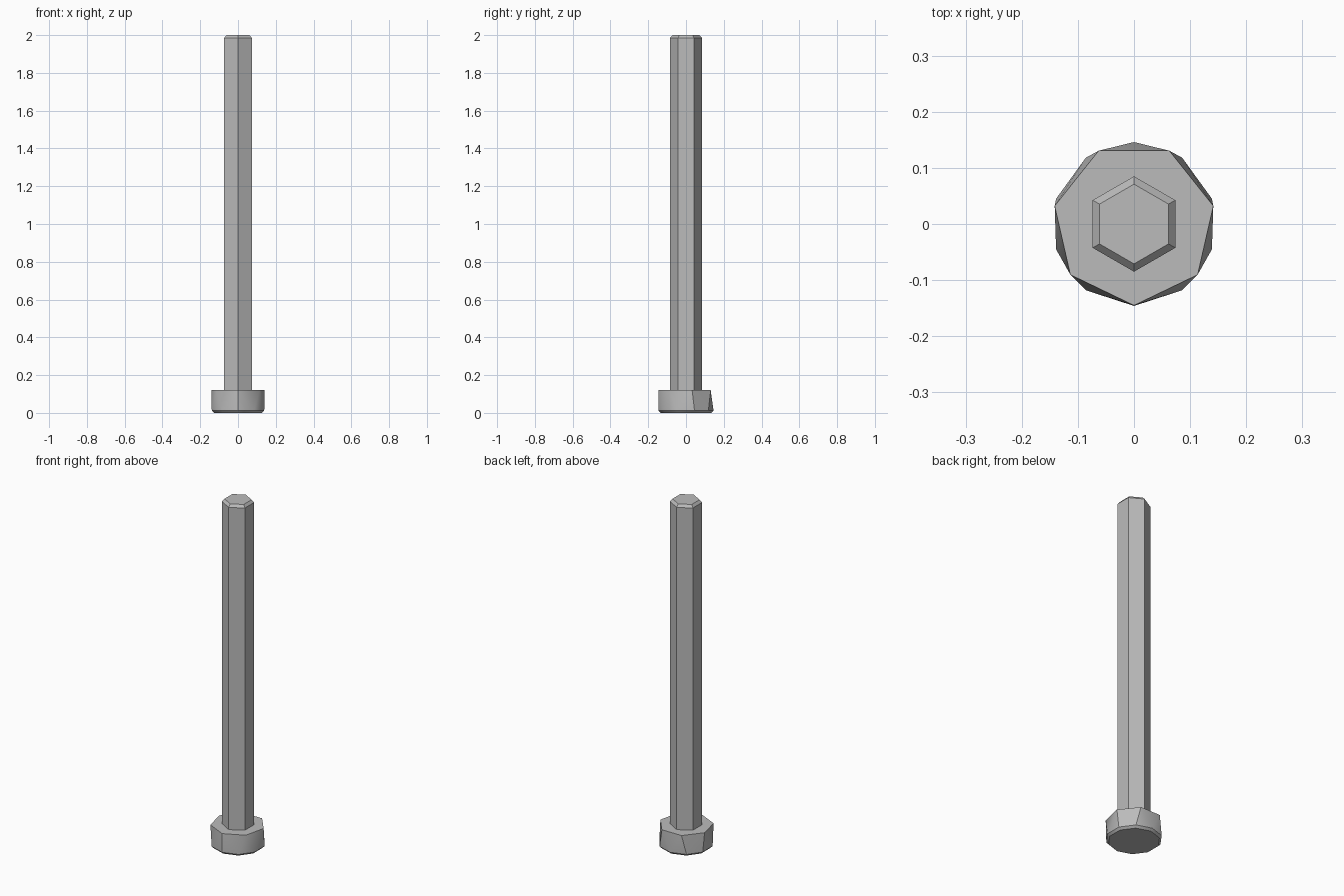
import bpy, bmesh
from math import sin, cos, pi

if "Cube" in bpy.data.objects:
    bpy.data.objects.remove(bpy.data.objects["Cube"], do_unlink=True)

steel = bpy.data.materials.new("grey steel")
steel.use_nodes = True
grey = (0.5, 0.5, 0.5, 1)
steel.diffuse_color = grey
steel.node_tree.nodes["Principled BSDF"].inputs["Base Color"].default_value = grey


def ring(bm, sides, radius, z, start=-pi / 2):
    """Regular polygon of vertices with its first corner at the start angle."""
    angles = [start + 2 * pi * i / sides for i in range(sides)]
    return [bm.verts.new((radius * cos(a), radius * sin(a), z)) for a in angles]


def loop_edges(bm, verts):
    edges = []
    for a, b in zip(verts, verts[1:] + verts[:1]):
        edges.append(bm.edges.get((a, b)) or bm.edges.new((a, b)))
    return edges


def bridge(bm, lower, upper):
    bmesh.ops.bridge_loops(bm, edges=loop_edges(bm, lower) + loop_edges(bm, upper))


def finish(bm, name):
    bmesh.ops.recalc_face_normals(bm, faces=bm.faces)
    mesh = bpy.data.meshes.new(name)
    bm.to_mesh(mesh)
    bm.free()
    mesh.materials.append(steel)
    obj = bpy.data.objects.new(name, mesh)
    bpy.context.collection.objects.link(obj)
    return obj


# Shaft: hexagonal rod with a chamfered tip
bm = bmesh.new()
rings = [ring(bm, 6, r, z) for r, z in ((0.085, 0.11), (0.085, 1.985), (0.071, 2))]
for lower, upper in zip(rings, rings[1:]):
    bridge(bm, lower, upper)
bm.faces.new(rings[0])
bm.faces.new(rings[-1])
finish(bm, "shaft")

# Head: seven-sided top blending into a ten-sided, chamfered base
bm = bmesh.new()
top = ring(bm, 7, 0.145, 0.12)
middle = ring(bm, 10, 0.146, 0.012)
base = ring(bm, 10, 0.134, 0)
bmesh.ops.convex_hull(bm, input=top + middle + base)
bottom = [f for f in bm.faces if all(v.co.z < 0.001 for v in f.verts)]
bmesh.ops.delete(bm, geom=bottom, context="FACES_ONLY")
inner = [e for e in bm.edges if not e.link_faces]
bmesh.ops.delete(bm, geom=inner, context="EDGES")

# Hexagonal socket sunk into the underside of the head
mouth = ring(bm, 6, 0.08, 0)
floor = ring(bm, 6, 0.08, 0.08)
bridge(bm, base, mouth)
bridge(bm, mouth, floor)
bm.faces.new(floor)
bmesh.ops.dissolve_limit(bm, angle_limit=0.01, verts=bm.verts, edges=bm.edges)
head = finish(bm, "head")

bpy.ops.object.select_all(action="DESELECT")
head.select_set(True)
bpy.context.view_layer.objects.active = head
bpy.ops.object.shade_smooth_by_angle(angle=pi / 6)
